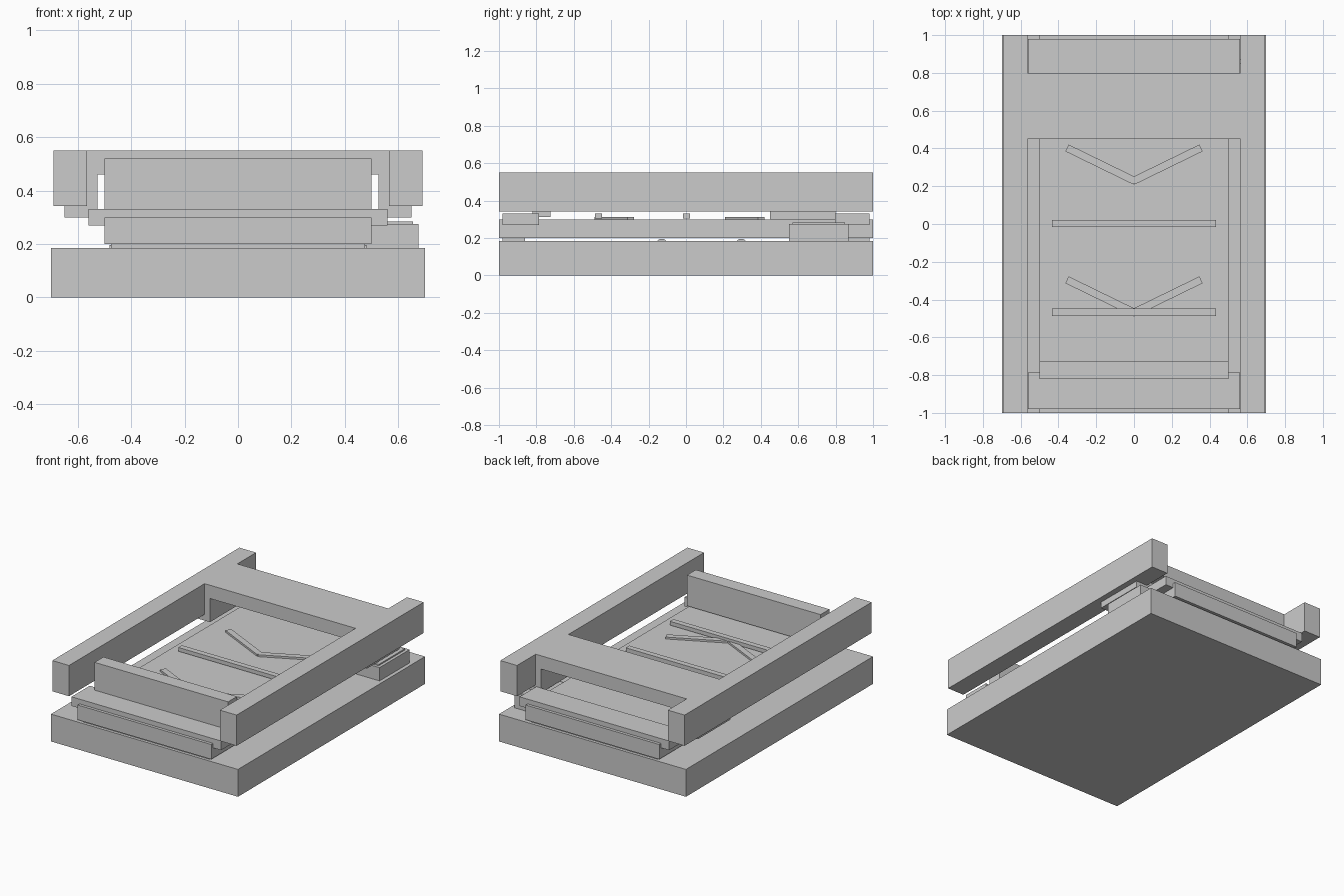
import bpy, math

if "Cube" in bpy.data.objects:
    bpy.data.objects.remove(bpy.data.objects["Cube"])


def box(name, x, y, z):
    """Axis-aligned box from (min, max) ranges."""
    bpy.ops.mesh.primitive_cube_add(size=1, location=[(a + b) / 2 for a, b in (x, y, z)])
    ob = bpy.context.object
    ob.name = name
    ob.scale = [b - a for a, b in (x, y, z)]
    bpy.ops.object.transform_apply(location=False, rotation=False, scale=True)
    return ob


# Base slab and raised bed
box("base_slab", (-0.7, 0.7), (-1, 1), (0, 0.185))
box("bed_plate", (-0.5, 0.5), (-1, 1), (0.2, 0.3))

# Feet and half-sunk rollers carrying the bed
box("front_foot", (-0.475, 0.475), (-0.98, -0.86), (0.18, 0.2))
box("rear_foot", (-0.475, 0.475), (0.87, 0.98), (0.18, 0.2))
for y in (-0.13, 0.295):
    bpy.ops.mesh.primitive_cylinder_add(vertices=24, radius=0.03, depth=0.96,
                                        location=(0, y, 0.166), rotation=(0, math.pi / 2, 0))
    bpy.context.object.name = "roller"
    bpy.ops.object.shade_smooth_by_angle()

# End bars clamped across the bed, and front panel
box("front_bar", (-0.56, 0.56), (-0.98, -0.785), (0.27, 0.332))
box("rear_bar", (-0.56, 0.56), (0.8, 0.98), (0.27, 0.332))
box("front_panel", (-0.5, 0.5), (-0.82, -0.725), (0.312, 0.52))

# Side rails with bridge legs under them
for s, side in ((-1, "left"), (1, "right")):
    box(side + "_rail", sorted((s * 0.565, s * 0.69)), (-1, 1), (0.342, 0.55))
    box(side + "_bridge_leg", sorted((s * 0.525, s * 0.65)), (0.45, 0.8), (0.3, 0.5))
box("bridge_top", (-0.565, 0.565), (0.45, 0.8), (0.46, 0.55))

# Cross slats and chevrons on the bed
for y in (0.003, -0.467):
    box("slat", (-0.435, 0.435), (y - 0.019, y + 0.019), (0.305, 0.331))
for y in (0.315, -0.383):
    for s in (-1, 1):
        arm = box("chevron_arm", (-0.2, 0.2), (-0.02, 0.02), (0.3, 0.313))
        arm.location.x = s * 0.175
        arm.location.y = y
        arm.rotation_euler.z = s * math.radians(26)

# Side control block with cap
box("side_block", (0.45, 0.675), (0.55, 0.87), (0.18, 0.275))
box("side_block_cap", (0.47, 0.655), (0.57, 0.85), (0.27, 0.284))
